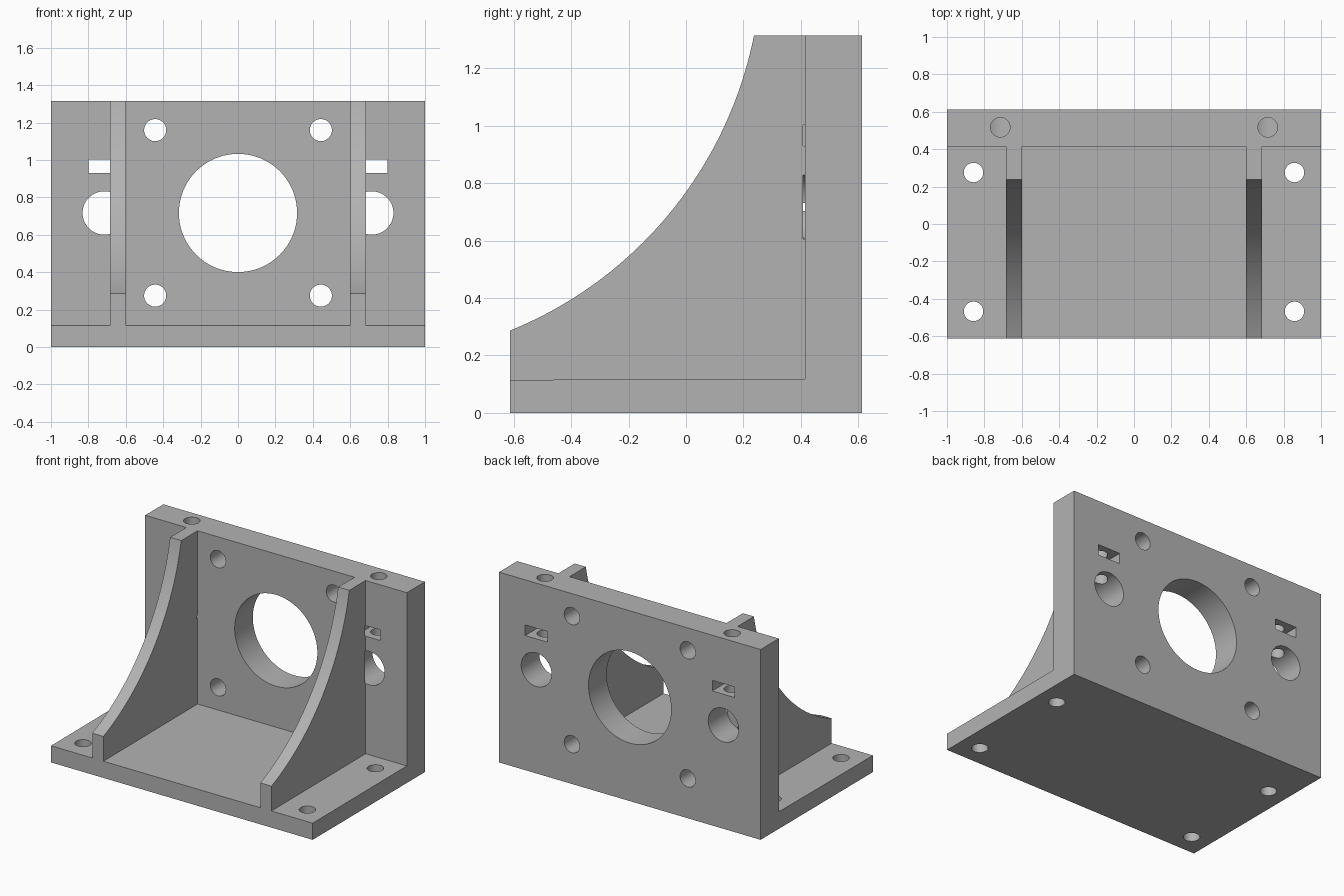
import bpy
import bmesh
from math import atan2, cos, sin, radians
from mathutils import Matrix, Vector

cube = bpy.data.objects.get("Cube")
if cube:
    bpy.data.objects.remove(cube)

HALF_DEPTH, HEIGHT, WALL_FRONT = 0.613, 1.315, 0.415

grey = bpy.data.materials.new("plain grey")
grey.use_nodes = True
grey.diffuse_color = (0.45, 0.45, 0.45, 1)
grey.node_tree.nodes["Principled BSDF"].inputs["Base Color"].default_value = grey.diffuse_color


def add_object(name, bm):
    bmesh.ops.recalc_face_normals(bm, faces=bm.faces)
    mesh = bpy.data.meshes.new(name)
    bm.to_mesh(mesh)
    bm.free()
    mesh.materials.append(grey)
    obj = bpy.data.objects.new(name, mesh)
    bpy.context.collection.objects.link(obj)
    return obj


def extrude_profile(name, points, x0, x1):
    """Extrude a (y, z) outline along x."""
    bm = bmesh.new()
    face = bm.faces.new([bm.verts.new((x0, y, z)) for y, z in points])
    moved = bmesh.ops.extrude_face_region(bm, geom=[face])["geom"]
    verts = [v for v in moved if isinstance(v, bmesh.types.BMVert)]
    bmesh.ops.translate(bm, verts=verts, vec=(x1 - x0, 0, 0))
    return add_object(name, bm)


def drill(name, centre, radius, length, axis, sides=48):
    bm = bmesh.new()
    turn = Matrix.Rotation(radians(90), 4, "X") if axis == "y" else Matrix()
    bmesh.ops.create_cone(bm, cap_ends=True, segments=sides, radius1=radius, radius2=radius,
                          depth=length, matrix=Matrix.Translation(centre) @ turn)
    return add_object(name, bm)


def block(name, low, high):
    bm = bmesh.new()
    low, high = Vector(low), Vector(high)
    bmesh.ops.create_cube(bm, size=1, matrix=Matrix.Translation((low + high) / 2)
                          @ Matrix.Diagonal((*(high - low), 1)))
    return add_object(name, bm)


def combine(target, tool, operation):
    """Apply a boolean with the tool, then drop the tool."""
    mod = target.modifiers.new(operation, "BOOLEAN")
    mod.operation, mod.solver, mod.object = operation, "EXACT", tool
    bpy.context.view_layer.objects.active = target
    bpy.ops.object.modifier_apply(modifier=mod.name)
    bpy.data.objects.remove(tool)


# Base plate and upright wall as one L section
bracket = extrude_profile("motor_bracket", [
    (-HALF_DEPTH, 0), (HALF_DEPTH, 0), (HALF_DEPTH, HEIGHT),
    (WALL_FRONT, HEIGHT), (WALL_FRONT, 0.118), (-HALF_DEPTH, 0.115)], -1, 1)

# Gussets with a concave circular front edge
cy, cz, radius = -1.143, 1.59, 1.407
start = atan2(0.287 - cz, -HALF_DEPTH - cy)
end = atan2(HEIGHT - cz, 0.237 - cy)
steps = 40
arc = [(cy + radius * cos(a), cz + radius * sin(a))
       for a in (start + (end - start) * i / steps for i in range(steps + 1))]
arc[0], arc[-1] = (-HALF_DEPTH, arc[0][1]), (arc[-1][0], HEIGHT)
outline = arc + [(0.5, HEIGHT), (0.5, 0.05), (-HALF_DEPTH, 0.05)]
for x0, x1 in ((0.6, 0.685), (-0.685, -0.6)):
    combine(bracket, extrude_profile("gusset", outline, x0, x1), "UNION")

# Large central opening
cutters = [drill("centre_hole", (0, 0.5, 0.717), 0.316, 0.5, "y", 96)]
for side in (-1, 1):
    # Mounting holes through wall and base
    for z in (0.275, 1.16):
        cutters.append(drill("wall_hole", (side * 0.443, 0.5, z), 0.059, 0.5, "y"))
    for y in (-0.467, 0.275):
        cutters.append(drill("base_hole", (side * 0.858, y, 0), 0.052, 0.6, "z"))
    # Rod hole, nut slot and the clamping screw hole that joins them
    x = side * 0.715
    cutters.append(drill("rod_hole", (x, 0.608, 0.717), 0.116, 0.4, "y", 64))
    cutters.append(block("nut_slot", (x - 0.085, 0.408, 0.93), (x + 0.085, 0.8, 1.003)))
    cutters.append(drill("screw_hole", (x, 0.517, 1.06), 0.052, 0.68, "z"))
for cutter in cutters:
    combine(bracket, cutter, "DIFFERENCE")

# Smooth round walls, crisp edges
bpy.ops.object.select_all(action="DESELECT")
bracket.select_set(True)
bpy.context.view_layer.objects.active = bracket
bpy.ops.object.shade_smooth_by_angle(angle=radians(30))
